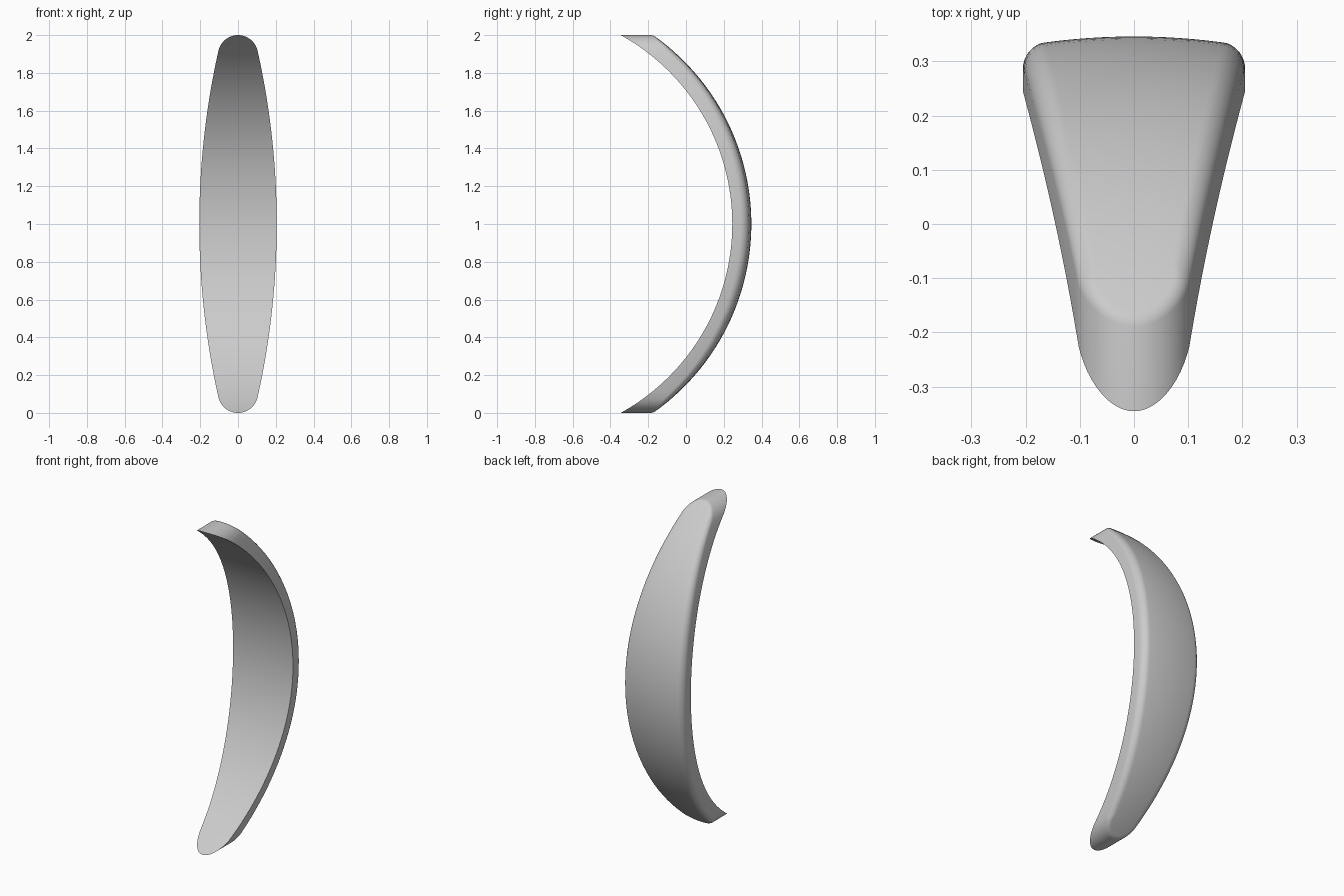
import bpy, bmesh, math

if "Cube" in bpy.data.objects:
    bpy.data.objects.remove(bpy.data.objects["Cube"])

R_IN, C_IN = 1.142, -0.897      # inner cylinder: radius and centre y
R_OUT, C_OUT = 1.221, -0.875    # outer sphere: radius and centre y
R_SIDE, HALF_W = 4.2, 0.205     # long side arcs of the outline
R_TIP = 0.106                   # rounded tips
FILLET = 0.05
FILLET_STEPS, COLS = 8, 12


def inner_y(z):
    return C_IN + math.sqrt(R_IN ** 2 - (z - 1) ** 2)


def outer_y(x, z):
    return C_OUT + math.sqrt(R_OUT ** 2 - x * x - (z - 1) ** 2)


def half_outline():
    """Right half from bottom tip to top tip: (x, z, normal x, normal z)."""
    low = []
    for i in range(12):                                   # bottom tip
        a = math.radians(-90 + 72.5 * i / 12)
        nx, nz = math.cos(a), math.sin(a)
        low.append((R_TIP * nx if i else 0.0, R_TIP * (1 + nz), nx if i else 0.0, nz))
    limit = math.asin(0.926 / R_SIDE)
    for i in range(24):                                   # lower side
        a = -limit * (1 - i / 24)
        nx, nz = math.cos(a), math.sin(a)
        low.append((HALF_W - R_SIDE + R_SIDE * nx, 1 + R_SIDE * nz, nx, nz))
    high = [(x, 2 - z, nx, -nz) for x, z, nx, nz in reversed(low)]
    return low + [(HALF_W, 1.0, 1.0, 0.0)] + high


def section(x, z, nx, nz):
    """Rim section: inner edge, straight wall, then the rounded outer edge."""
    g = outer_y(x, z)
    slope = (x * nx + (z - 1) * nz) / (g - C_OUT)
    alpha = math.atan(slope)
    turn = math.pi / 2 - alpha
    length = FILLET * math.tan(turn / 2)
    pts = [(x, inner_y(z), z)]
    for k in range(FILLET_STEPS + 1):
        phi = turn * k / FILLET_STEPS
        u = -FILLET + FILLET * math.cos(phi)
        px, pz = x + nx * u, z + nz * u
        y = g - length + FILLET * math.sin(phi)
        pts.append((px, outer_y(px, pz) if k == FILLET_STEPS else y, pz))
    return pts


bm = bmesh.new()
right, left = [], []
for p in half_outline():
    pts = section(*p)
    r = [bm.verts.new(c) for c in pts]
    right.append(r)
    left.append(r if p[0] == 0 else [bm.verts.new((-x, y, z)) for x, y, z in pts])

# rim wall and rounded edge on both sides
for side in (right, left):
    for a, b in zip(side, side[1:]):
        for k in range(FILLET_STEPS + 1):
            bm.faces.new((a[k], b[k], b[k + 1], a[k + 1]))


def fill(k, cols, height):
    """Close the shell across x between the two rims at ring k."""
    rows = []
    for l, r in zip(left, right):
        if l is r:
            rows.append([l[k]] * (cols + 1))
            continue
        x, z = r[k].co.x, r[k].co.z
        mid = []
        for c in range(1, cols):
            px = x * (2 * c / cols - 1)
            mid.append(bm.verts.new((px, height(px, z), z)))
        rows.append([l[k]] + mid + [r[k]])
    for a, b in zip(rows, rows[1:]):
        for c in range(cols):
            quad = (a[c], a[c + 1], b[c + 1], b[c])
            bm.faces.new(list(dict.fromkeys(quad)))


fill(0, 4, lambda x, z: inner_y(z))            # hollow front
fill(FILLET_STEPS + 1, COLS, outer_y)          # domed back
bmesh.ops.recalc_face_normals(bm, faces=bm.faces)

mesh = bpy.data.meshes.new("curved_shell")
bm.to_mesh(mesh)
bm.free()
shell = bpy.data.objects.new("curved_shell", mesh)
bpy.context.collection.objects.link(shell)

grey = bpy.data.materials.new("light grey")
grey.diffuse_color = (0.6, 0.6, 0.6, 1)
grey.use_nodes = True
grey.node_tree.nodes["Principled BSDF"].inputs["Base Color"].default_value = grey.diffuse_color
mesh.materials.append(grey)

bpy.context.view_layer.objects.active = shell
shell.select_set(True)
bpy.ops.object.shade_smooth_by_angle(angle=math.radians(30))
